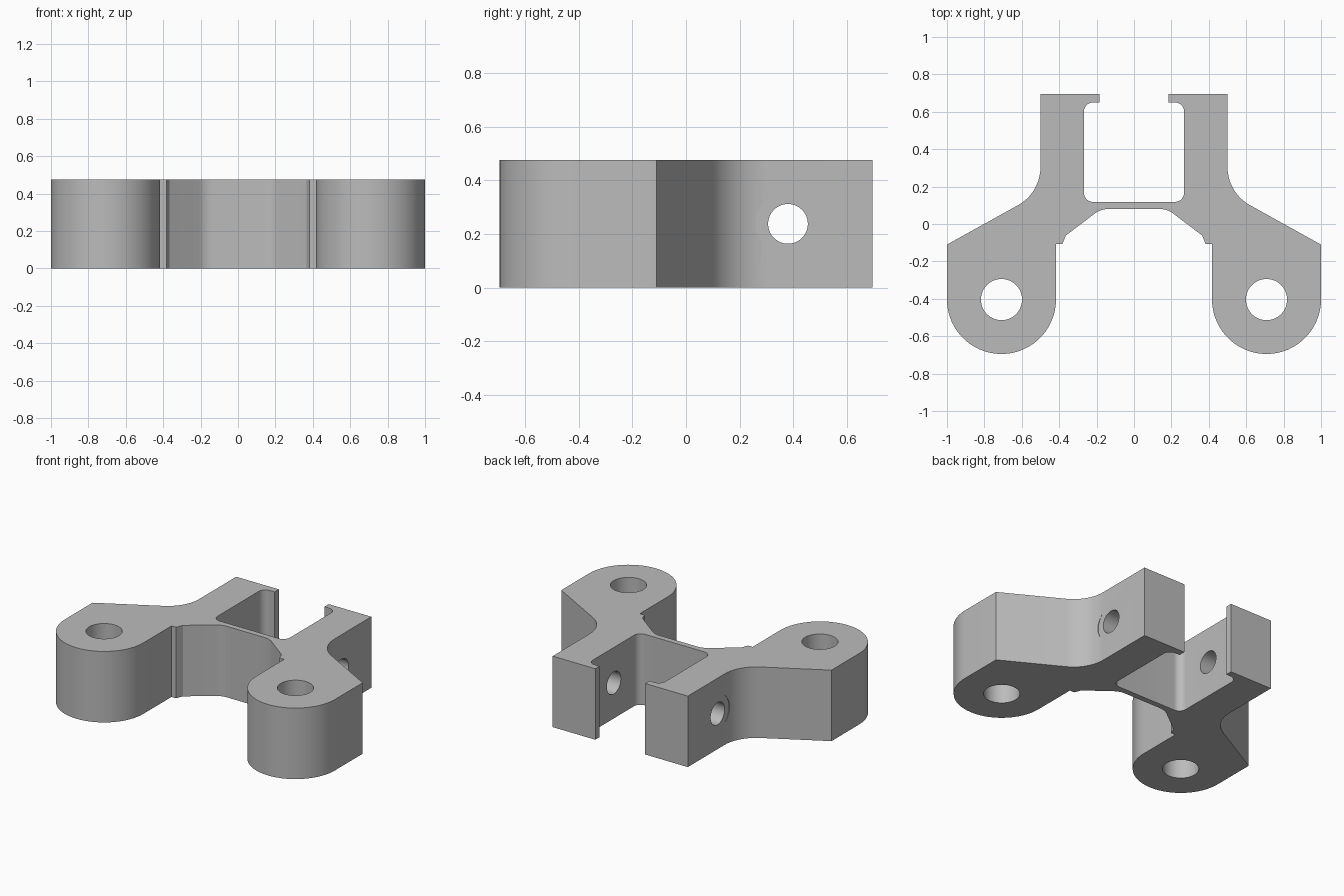
import bpy
import bmesh
from math import radians, pi, tan
from mathutils import Vector, Matrix

HEIGHT = 0.475

cube = bpy.data.objects.get("Cube")
if cube:
    bpy.data.objects.remove(cube, do_unlink=True)

grey = bpy.data.materials.new("light grey")
grey.use_nodes = True
grey.diffuse_color = (0.5, 0.5, 0.5, 1)
grey.node_tree.nodes["Principled BSDF"].inputs["Base Color"].default_value = (0.5, 0.5, 0.5, 1)


def rounded(corners):
    """Turn (x, y, radius) corners into points, with tangent arcs at the corners."""
    points = []
    for i, (x, y, r) in enumerate(corners):
        p = Vector((x, y))
        if r == 0:
            points.append(p)
            continue
        a = (Vector(corners[i - 1][:2]) - p).normalized()
        b = (Vector(corners[(i + 1) % len(corners)][:2]) - p).normalized()
        half = a.angle(b) / 2
        start = p + a * (r / tan(half))
        centre = p + (a + b).normalized() * (r / abs(pow(1 - pow(a.dot(b), 1), 0.5) / pow(2, 0.5)))
        sweep = pi - 2 * half
        if a.x * b.y - a.y * b.x > 0:
            sweep = -sweep
        steps = max(4, round(abs(sweep) / radians(6)))
        for k in range(steps + 1):
            points.append(centre + Matrix.Rotation(sweep * k / steps, 2) @ (start - centre))
    return points


def make_object(name, bm):
    mesh = bpy.data.meshes.new(name)
    bmesh.ops.recalc_face_normals(bm, faces=bm.faces)
    bm.to_mesh(mesh)
    bm.free()
    mesh.materials.append(grey)
    obj = bpy.data.objects.new(name, mesh)
    bpy.context.collection.objects.link(obj)
    return obj


def cut_cylinder(target, centre, radius, depth, along_x=False):
    """Drill a round hole in the target."""
    bm = bmesh.new()
    turn = Matrix.Rotation(pi / 2, 4, "Y") if along_x else Matrix.Identity(4)
    bmesh.ops.create_cone(bm, cap_ends=True, segments=64, radius1=radius, radius2=radius,
                          depth=depth, matrix=Matrix.Translation(centre) @ turn)
    cutter = make_object("hole_cutter", bm)
    cutter.hide_render = True
    mod = target.modifiers.new("hole", "BOOLEAN")
    mod.operation = "DIFFERENCE"
    mod.solver = "EXACT"
    mod.object = cutter
    bpy.context.view_layer.objects.active = target
    bpy.ops.object.modifier_apply(modifier=mod.name)
    bpy.data.objects.remove(cutter, do_unlink=True)


# Left half of the outline: bridge front, lug, flared shoulder, arm, hooked lip, pocket
half = [
    (0.178, 0.08, 0.118), (0.365, -0.062, 0), (0.383, -0.108, 0), (0.417, -0.108, 0),
    (0.417, -0.695, 0.2914), (1.0, -0.695, 0.2914), (1.0, -0.11, 0),
    (0.5, 0.167, 0.233), (0.5, 0.695, 0), (0.185, 0.695, 0), (0.185, 0.65, 0),
    (0.268, 0.65, 0.05), (0.268, 0.118, 0.05),
]
outline = rounded(half + [(-x, y, r) for x, y, r in reversed(half)])

# Bracket body
bm = bmesh.new()
base = bm.faces.new([bm.verts.new((p.x, p.y, 0)) for p in outline])
walls = bmesh.ops.extrude_face_region(bm, geom=[base])
bmesh.ops.translate(bm, vec=(0, 0, HEIGHT),
                    verts=[v for v in walls["geom"] if isinstance(v, bmesh.types.BMVert)])
body = make_object("bracket_body", bm)

# Lug bores and the spot faces that nick the shoulder fillets
for side in (-1, 1):
    cut_cylinder(body, (side * 0.7085, -0.404, HEIGHT / 2), 0.11, 1)
    cut_cylinder(body, (side * 0.6, 0.38, HEIGHT / 2), 0.12, 0.1998, True)

# Cross hole through both arms
cut_cylinder(body, (0, 0.38, HEIGHT / 2), 0.074, 3, True)

bpy.ops.object.select_all(action="DESELECT")
body.select_set(True)
bpy.context.view_layer.objects.active = body
bpy.ops.object.shade_smooth_by_angle(angle=radians(20))
